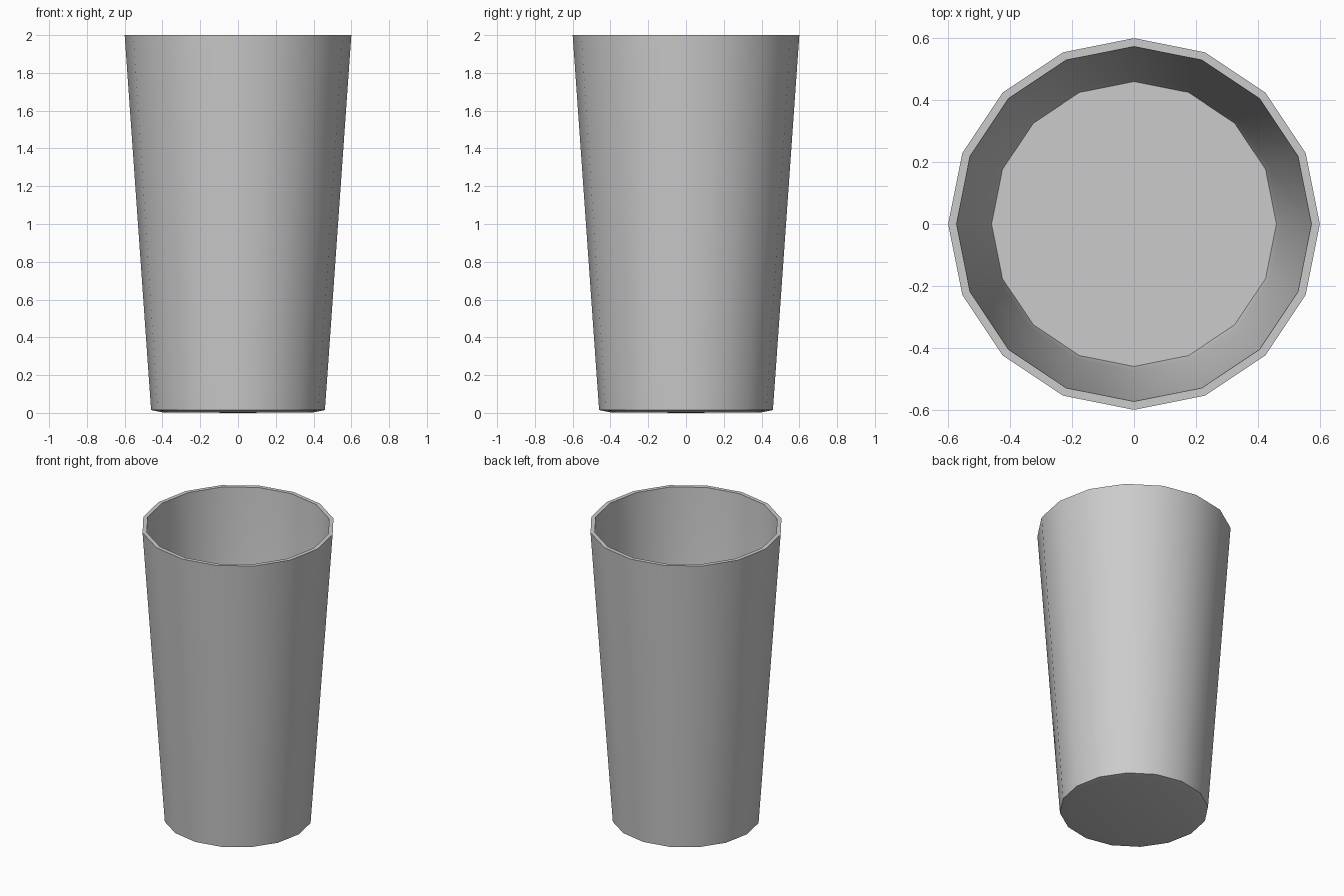
import bpy, bmesh
from math import cos, sin, tau, radians

if "Cube" in bpy.data.objects:
    bpy.data.objects.remove(bpy.data.objects["Cube"])

SIDES = 16

# Profile (radius, height): underside, outer wall, rim, inner wall, inner floor
profile = [
    (0.40, 0.003), (0.46, 0.015), (0.481, 0.31), (0.60, 2.0),
    (0.573, 2.0), (0.474, 0.36), (0.46, 0.31),
]


def ring(bm, radius, z):
    return [bm.verts.new((radius * cos(tau * i / SIDES), radius * sin(tau * i / SIDES), z))
            for i in range(SIDES)]


bm = bmesh.new()
rings = [ring(bm, r, z) for r, z in profile]

# Walls between neighbouring rings
for a, b in zip(rings, rings[1:]):
    for i in range(SIDES):
        j = (i + 1) % SIDES
        bm.faces.new((a[i], a[j], b[j], b[i]))

# Slightly bulged underside
centre = bm.verts.new((0, 0, 0))
for i in range(SIDES):
    bm.faces.new((centre, rings[0][(i + 1) % SIDES], rings[0][i]))

# Inner floor on top of the thick base
bm.faces.new(rings[-1])
bmesh.ops.recalc_face_normals(bm, faces=bm.faces[:])

mesh = bpy.data.meshes.new("drinking_glass")
bm.to_mesh(mesh)
bm.free()
glass = bpy.data.objects.new("drinking_glass", mesh)
bpy.context.collection.objects.link(glass)

# Smooth walls with sharp rim and base edges
bpy.context.view_layer.objects.active = glass
glass.select_set(True)
bpy.ops.object.shade_smooth_by_angle(angle=radians(30))
